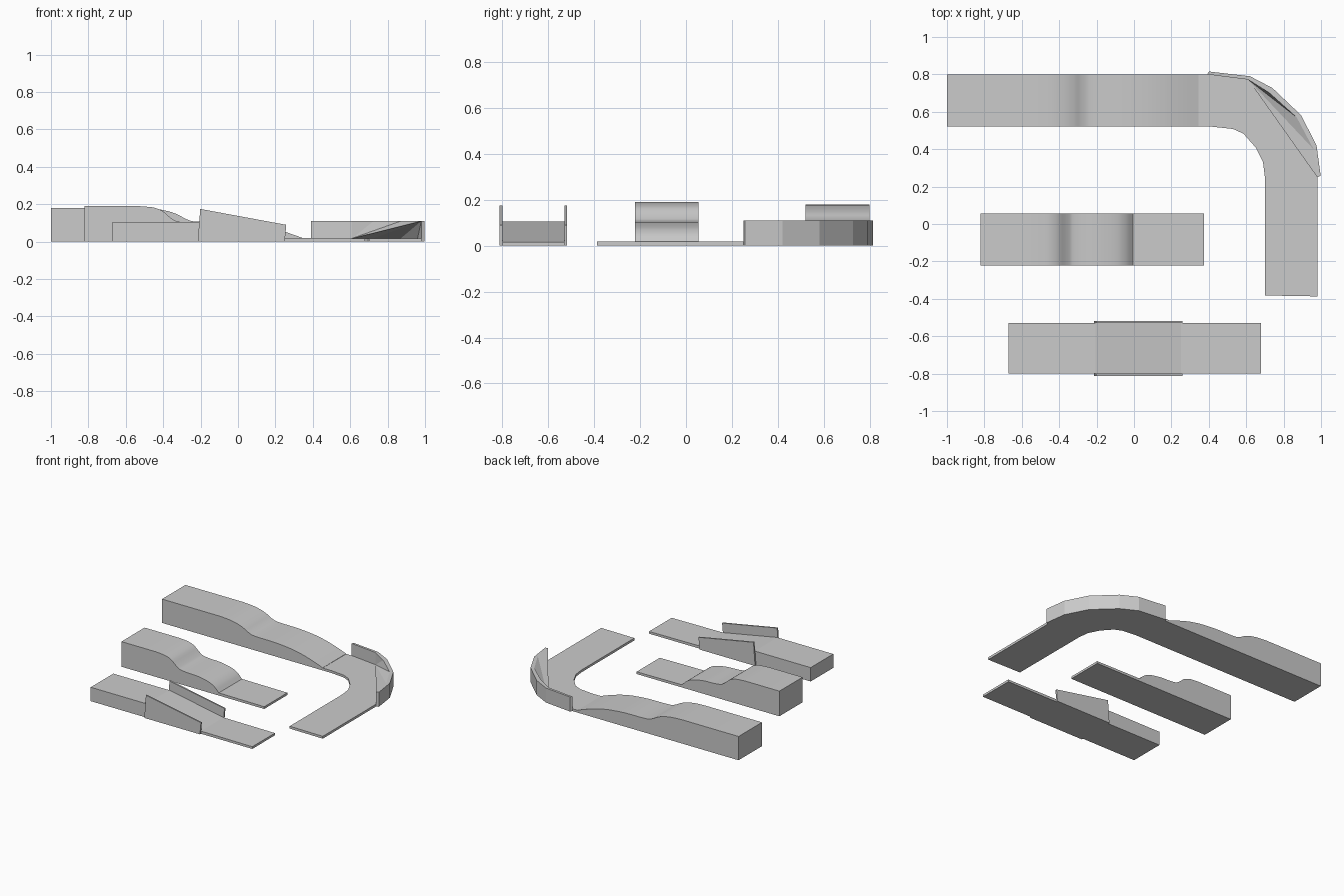
import bpy
import math

if "Cube" in bpy.data.objects:
    bpy.data.objects.remove(bpy.data.objects["Cube"])


def make(name, verts, faces, smooth=False):
    me = bpy.data.meshes.new(name)
    me.from_pydata(verts, [], faces)
    me.update()
    ob = bpy.data.objects.new(name, me)
    bpy.context.collection.objects.link(ob)
    if smooth:
        bpy.ops.object.select_all(action='DESELECT')
        ob.select_set(True)
        bpy.context.view_layer.objects.active = ob
        bpy.ops.object.shade_smooth_by_angle(angle=math.radians(30))
    return ob


def spline(pts, n=4):
    # monotone cubic through the points, so flats stay flat
    d = [(b[1] - a[1]) / (b[0] - a[0]) for a, b in zip(pts, pts[1:])]
    m = [d[0]] + [0 if a * b <= 0 else 2 * a * b / (a + b) for a, b in zip(d, d[1:])] + [d[-1]]
    out = []
    for i in range(len(pts) - 1):
        (x0, z0), (x1, z1) = pts[i], pts[i + 1]
        h = x1 - x0
        for k in range(n):
            t = k / n
            z = ((2*t**3 - 3*t**2 + 1) * z0 + (t**3 - 2*t**2 + t) * h * m[i]
                 + (3*t**2 - 2*t**3) * z1 + (t**3 - t**2) * h * m[i + 1])
            out.append((x0 + t * h, z))
    return out + [pts[-1]]


def side_extrude(name, outline, y0, y1, smooth=False):
    # outline in x,z, counter-clockwise seen from the front
    n = len(outline)
    verts = [(x, y, z) for y in (y0, y1) for x, z in outline]
    faces = [tuple(range(n)), tuple(range(2 * n - 1, n - 1, -1))]
    faces += [(i, i + n, (i + 1) % n + n, (i + 1) % n) for i in range(n)]
    return make(name, verts, faces, smooth)


def lane(name, start, top, end, y0, y1):
    upper = [start] + spline(top) + end
    outline = [(start[0], 0), (upper[-1][0], 0)] + upper[::-1]
    return side_extrude(name, outline, y0, y1, True)


# long wavy ramp at the back
lane("long_ramp", (-1, .18),
     [(-.52, .18), (-.44, .175), (-.37, .162), (-.32, .144), (-.28, .122), (-.24, .109),
      (-.19, .106), (-.08, .105), (.06, .095), (.16, .078), (.25, .053), (.345, .02)],
     [], .52, .80)

# short wavy ramp in the middle with a flat run-out
lane("short_ramp", (-.82, .19),
     [(-.53, .19), (-.46, .184), (-.41, .168), (-.36, .128), (-.33, .11), (-.28, .103),
      (-.20, .1), (-.13, .09), (-.08, .077), (-.04, .055), (-.005, .02)],
     [(.375, .017)], -.222, .055)

# straight ramp in front
side_extrude("straight_ramp",
             [(-.672, 0), (.68, 0), (.68, .017), (.25, .02), (-.205, .105), (-.672, .105)],
             -.80, -.53)

# guard walls on both sides of the straight ramp
for side, y in (("front", -.812), ("back", -.53)):
    side_extrude(side + "_guard_wall",
                 [(-.215, 0), (.25, 0), (.258, .09), (-.202, .175)], y, y + .012)

# flat curved track
inner = [(.345, .52), (.42, .52), (.53, .508), (.585, .483), (.65, .41), (.69, .33),
         (.70, .25), (.70, -.382)]
outer = [(.345, .80), (.39, .80), (.61, .772), (.725, .70), (.87, .57), (.96, .40),
         (.98, .25), (.98, -.387)]
n = len(inner)
verts = [(x, y, z) for z in (0, .018) for x, y in inner + outer]
q = 2 * n
faces = []
for i in range(n - 1):
    a, b, c, d = i, i + 1, n + i + 1, n + i
    faces += [(d, c, b, a), (a + q, b + q, c + q, d + q),
              (a, b, b + q, a + q), (c, d, d + q, c + q)]
faces += [(0, q, q + n, n), (n - 1, 2 * n - 1, q + 2 * n - 1, q + n - 1)]
make("curved_track", verts, faces)

# curved outer wall; past its first segment the inner side is the banked surface
w_in = outer[1:7]
w_out = [(.402, .815), (.62, .79), (.74, .727), (.893, .582), (.976, .42), (.998, .258)]
n = len(w_in)
verts = [(x, y, z) for z in (0, .11) for x, y in w_in + w_out]
q = 2 * n
faces = [(0, q, n + q, n), (n - 1, 2 * n - 1, 2 * n - 1 + q, n - 1 + q), (0, 1, q + 1, q)]
for i in range(n - 1):
    a, b, c, d = i, i + 1, n + i + 1, n + i
    faces += [(d, c, b, a), (a + q, b + q, c + q, d + q), (c, d, d + q, c + q)]
make("curved_wall", verts, faces)

# banked inner surface, split along the diagonal of the bend
low = [(x, y, .018) for x, y in w_in[1:]]
high = [(x, y, .11) for x, y in w_in[1:]]
k = len(low)
faces = [(0, k + i, k + i + 1) for i in range(k - 1)]
faces += [(2 * k - 1, i + 1, i) for i in range(k - 1)]
make("bend_bank", low + high, faces)
